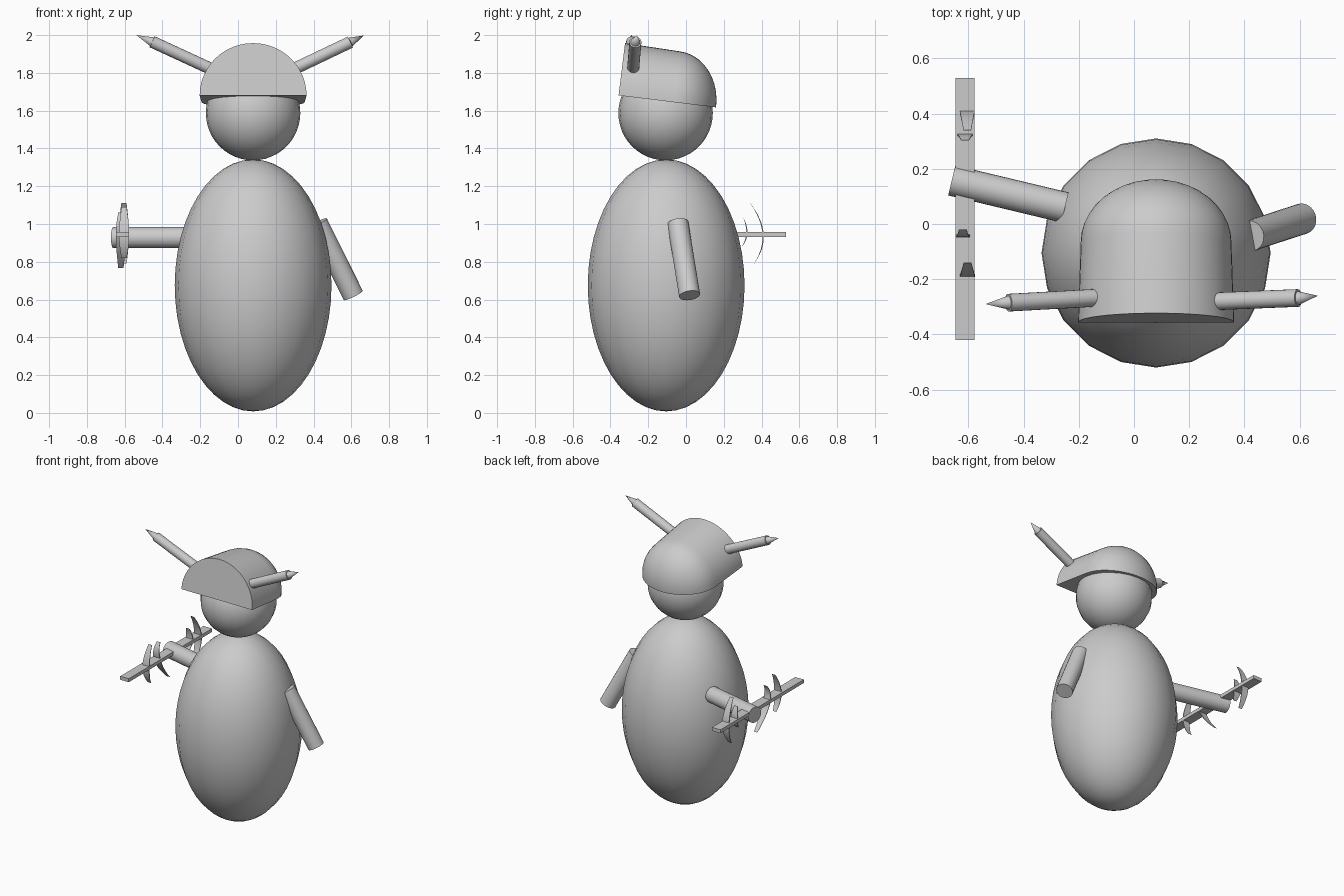
import bpy, bmesh, math
from mathutils import Vector, Matrix

if "Cube" in bpy.data.objects:
    bpy.data.objects.remove(bpy.data.objects["Cube"])

CX = 0.08  # centre line of the body


def finish(name, bm):
    bmesh.ops.recalc_face_normals(bm, faces=bm.faces)
    me = bpy.data.meshes.new(name)
    bm.to_mesh(me)
    bm.free()
    ob = bpy.data.objects.new(name, me)
    bpy.context.collection.objects.link(ob)
    bpy.ops.object.select_all(action='DESELECT')
    bpy.context.view_layer.objects.active = ob
    ob.select_set(True)
    bpy.ops.object.shade_smooth_by_angle(angle=math.radians(35))
    return ob


def ellipsoid(name, centre, radii, segs, rings):
    bm = bmesh.new()
    m = Matrix.Translation(centre) @ Matrix.Diagonal((*radii, 1))
    bmesh.ops.create_uvsphere(bm, u_segments=segs, v_segments=rings, radius=1, matrix=m)
    return finish(name, bm)


def rod(name, a, b, r1, r2=None, segs=24):
    a, b = Vector(a), Vector(b)
    d = b - a
    m = Matrix.Translation((a + b) / 2) @ d.to_track_quat('Z', 'Y').to_matrix().to_4x4()
    bm = bmesh.new()
    bmesh.ops.create_cone(bm, cap_ends=True, segments=segs, radius1=r1,
                          radius2=r1 if r2 is None else r2, depth=d.length, matrix=m)
    bmesh.ops.remove_doubles(bm, verts=bm.verts, dist=1e-5)
    return finish(name, bm)


# Body and head
ellipsoid("body", (CX, -0.105, 0.675), (0.415, 0.415, 0.667), 20, 24)
ellipsoid("head", (CX, -0.108, 1.587), (0.25, 0.25, 0.25), 24, 24)

# Helmet: arched visor in front running into a quarter dome at the back
bm = bmesh.new()
rows = [(-0.293, 0.283, 0.279), (0, 0.273, 0.271)]
for k in range(1, 11):
    t = math.radians(9 * k)
    rows.append((0.227 * math.sin(t), 0.273 * math.cos(t), 0.271 * math.cos(t)))
N = 24
grid = []
for y, rx, rz in rows:
    grid.append([bm.verts.new((rx * math.cos(math.pi * i / N), y, rz * math.sin(math.pi * i / N)))
                 for i in range(N + 1)])
for p, q in zip(grid, grid[1:]):
    for i in range(N):
        bm.faces.new((p[i], p[i + 1], q[i + 1], q[i]))
bm.faces.new(grid[0])
bm.faces.new([r[0] for r in grid] + [r[N] for r in reversed(grid[:-1])])
bmesh.ops.remove_doubles(bm, verts=bm.verts, dist=1e-4)
bmesh.ops.transform(bm, verts=bm.verts, matrix=Matrix.Translation((CX, -0.066, 1.645))
                    @ Matrix.Rotation(math.radians(-7), 4, 'X'))
finish("helmet", bm)

# Horns with pointed tips
for side, a, b, c in (
        ("left", (-0.13, -0.267, 1.815), (-0.455, -0.285, 1.965), (-0.538, -0.29, 2.0)),
        ("right", (0.295, -0.28, 1.82), (0.595, -0.268, 1.963), (0.666, -0.26, 1.998))):
    rod(side + "_horn", a, b, 0.032, segs=20)
    rod(side + "_horn_tip", b, c, 0.025, 0, segs=16)

# Arms
rod("right_arm", (0.42, -0.043, 1.005), (0.61, 0.019, 0.622), 0.056)
rod("left_arm", (-0.25, 0.06, 0.928), (-0.66, 0.158, 0.928), 0.056)

# Bar held in the left hand
bm = bmesh.new()
bmesh.ops.create_cube(bm, size=1, matrix=Matrix.Translation((-0.612, 0.054, 0.945))
                      @ Matrix.Diagonal((0.068, 0.95, 0.025, 1)))
finish("staff_bar", bm)


# Curved blades crossing the bar: (x, top, middle, bottom) as y, z points
def blade(name, x, top, mid, low):
    top, mid, low = Vector(top), Vector(mid), Vector(low)
    ctrl = 2 * mid - (top + low) / 2
    bm = bmesh.new()
    strips = []
    for i in range(13):
        t = i / 12
        p = (1 - t) ** 2 * top + 2 * t * (1 - t) * ctrl + t * t * low
        w = 0.014 + 0.013 * math.sin(math.pi * t)
        th = 0.0005 + 0.003 * math.sin(math.pi * t)
        strips.append([bm.verts.new((x + sx * w, p.x + sy * th, p.y))
                       for sx, sy in ((-1, -1), (1, -1), (1, 1), (-1, 1))])
    for p, q in zip(strips, strips[1:]):
        for i in range(4):
            j = (i + 1) % 4
            bm.faces.new((p[i], p[j], q[j], q[i]))
    bm.faces.new(strips[0])
    bm.faces.new(strips[-1])
    finish(name, bm)


blade("blade_1", -0.604, (0.34, 1.11), (0.408, 0.945), (0.36, 0.79))
blade("blade_2", -0.612, (0.303, 1.035), (0.322, 0.95), (0.295, 0.88))
blade("blade_3", -0.62, (-0.02, 1.06), (-0.035, 0.935), (0.09, 0.767))
blade("blade_4", -0.603, (-0.14, 1.09), (-0.188, 0.945), (-0.15, 0.82))
